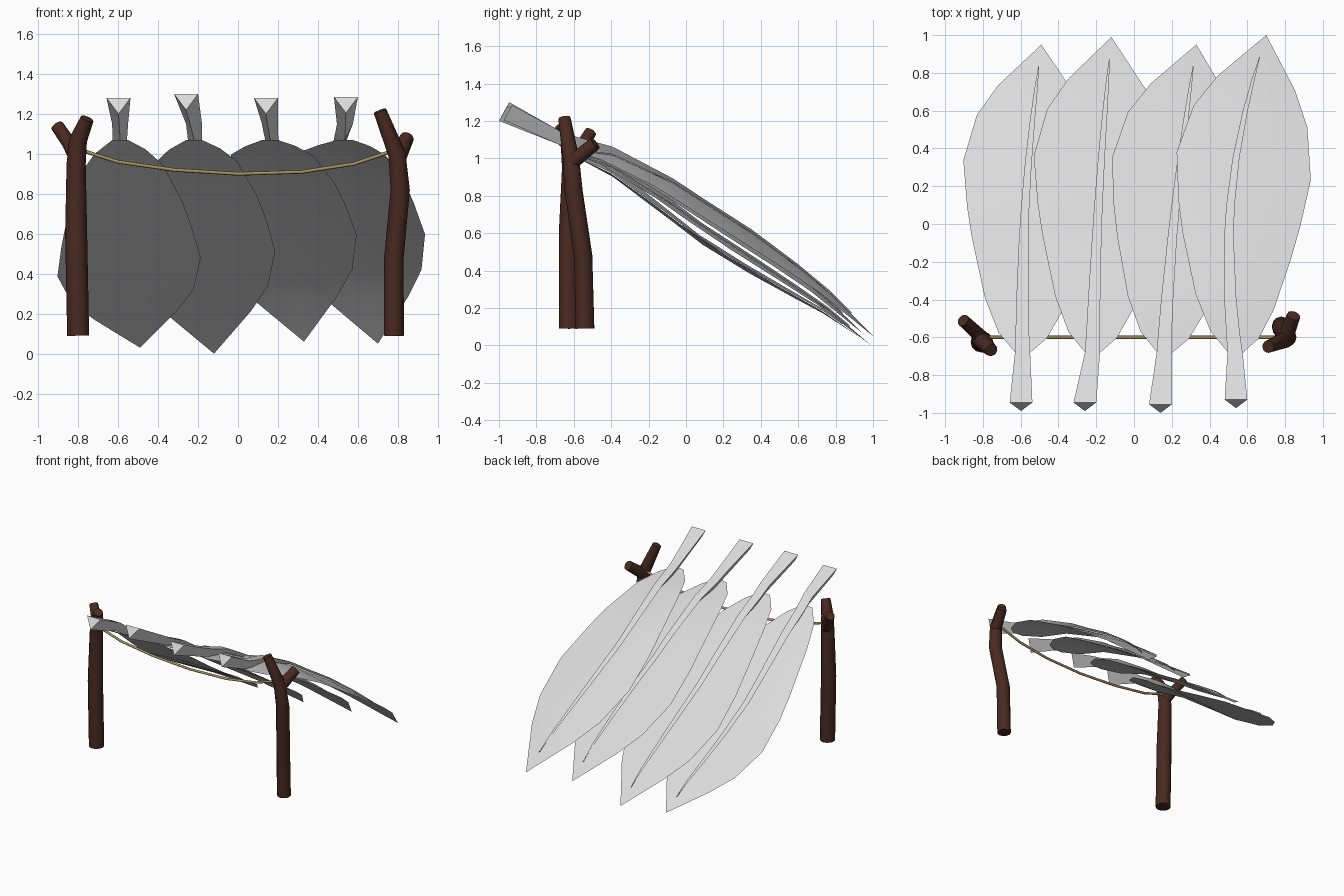
import bpy, bmesh, math
from mathutils import Vector

cube = bpy.data.objects.get("Cube")
if cube:
    bpy.data.objects.remove(cube, do_unlink=True)


def material(name, color):
    m = bpy.data.materials.new(name)
    m.use_nodes = True
    m.diffuse_color = (*color, 1)
    m.node_tree.nodes["Principled BSDF"].inputs["Base Color"].default_value = (*color, 1)
    return m


LEAF = material("pale grey leaf", (0.71, 0.71, 0.71))
BARK = material("dark brown bark", (0.067, 0.023, 0.015))
ROPE = material("tan rope", (0.40, 0.30, 0.12))


def finish(name, bm, mat, degrees, closed=True):
    """Turn a bmesh into a named, coloured, smooth-shaded object."""
    if closed:
        bmesh.ops.recalc_face_normals(bm, faces=bm.faces)
    me = bpy.data.meshes.new(name)
    bm.to_mesh(me)
    bm.free()
    me.materials.append(mat)
    ob = bpy.data.objects.new(name, me)
    bpy.context.collection.objects.link(ob)
    bpy.ops.object.select_all(action='DESELECT')
    ob.select_set(True)
    bpy.context.view_layer.objects.active = ob
    bpy.ops.object.shade_smooth_by_angle(angle=math.radians(degrees))


def skin(bm, rings):
    """Join rings of vertices and cap both ends."""
    count = len(rings[0])
    for a, b in zip(rings, rings[1:]):
        for k in range(count):
            n = (k + 1) % count
            bm.faces.new((a[k], a[n], b[n], b[k]))
    bm.faces.new(rings[0])
    bm.faces.new(rings[-1])


def tube(name, points, radii, mat, sides=12):
    """Round capped tube through a few points, with a radius at each."""
    pts = [Vector(p) for p in points]
    bm = bmesh.new()
    rings = []
    for i, p in enumerate(pts):
        d = (pts[min(i + 1, len(pts) - 1)] - pts[max(i - 1, 0)]).normalized()
        ref = Vector((0, 1, 0)) if abs(d.y) < 0.9 else Vector((1, 0, 0))
        u = d.cross(ref).normalized()
        v = d.cross(u)
        angles = [2 * math.pi * k / sides for k in range(sides)]
        rings.append([bm.verts.new(p + (u * math.cos(a) + v * math.sin(a)) * radii[i]) for a in angles])
    skin(bm, rings)
    finish(name, bm, mat, 60)


# Leaf profile: position along the blade, half width, height
STATIONS = [(0, .04, 1.07), (.06, .13, 1.0), (.17, .21, .90), (.36, .295, .66),
            (.46, .33, .53), (.61, .365, .38), (.76, .31, .25), (.86, .21, .17), (1, 0, .03)]
# Rib profile: position, half width, top above blade
RIB = [(0, .04, .08), (.06, .036, .07), (.17, .032, .045), (.36, .025, .025),
       (.46, .022, .022), (.61, .018, .02), (.76, .013, .017), (.86, .008, .014), (.93, .002, .012)]
BASE_Y = -.68


def height_at(t):
    for (t0, _, z0), (t1, _, z1) in zip(STATIONS, STATIONS[1:]):
        if t <= t1:
            return z0 + (z1 - z0) * (t - t0) / (t1 - t0)


def leaf(name, stalk, base_x, tip, bend, sway, arch):
    """Blade folded along its swaying midrib, plus a three-sided stalk and rib."""
    tip_x, tip_y, tip_z = tip
    yaw = math.atan2(tip_x - base_x, tip_y - BASE_Y)

    def point(t, offset, bulge):
        x = base_x + (tip_x - base_x) * t ** bend + offset * math.cos(yaw)
        y = BASE_Y + (tip_y - BASE_Y) * t - offset * math.sin(yaw)
        s = min(max((y - BASE_Y) / (tip_y - BASE_Y), 0), 1)
        z = height_at(s) + bulge * math.sin(math.pi * s) + (tip_z - .03) * s
        return Vector((x, y, z))

    def middle(t):
        return point(t, sway * math.sin(math.pi * t), arch[1])

    # Blade: the right half is a little narrower and widest nearer the stalk
    bm = bmesh.new()
    rows = []
    for t, w, _ in STATIONS[:-1]:
        near = t - .05 * math.sin(math.pi * t)
        edges = (point(t, -1.02 * w, arch[0]), middle(t), point(near, .96 * w, arch[2]))
        rows.append([bm.verts.new(p) for p in edges])
    for a, b in zip(rows, rows[1:]):
        for k in (0, 1):
            bm.faces.new((a[k], a[k + 1], b[k + 1], b[k]))
    end = bm.verts.new(point(1, 0, 0))
    for k in (0, 1):
        bm.faces.new((rows[-1][k], rows[-1][k + 1], end))
    finish(name + "_blade", bm, LEAF, 30, closed=False)

    # Stalk and rib
    bm = bmesh.new()
    sx, sy, sz = stalk
    rings = [[bm.verts.new(v) for v in ((sx - .06, sy, sz), (sx + .06, sy, sz), (sx, sy - .045, sz - .08))]]
    for t, w, up in RIB:
        c = middle(t)
        top = c + Vector((0, 0, up))
        side = Vector((w, 0, 0))
        rings.append([bm.verts.new(v) for v in (top - side, top + side, c + Vector((0, 0, .004)))])
    skin(bm, rings)
    finish(name + "_stalk", bm, LEAF, 25)


# Four overlapping leaves, each lying on the one before
leaf("leaf_1", (-.598, -.945, 1.28), -.59, (-.49, .95, .03), 1.1, -.03, (.02, .04, .04))
leaf("leaf_2", (-.26, -.945, 1.30), -.22, (-.12, .99, .0), 1.0, -.015, (.13, .115, .09))
leaf("leaf_3", (.14, -.955, 1.28), .16, (.33, .95, .06), 1.2, -.01, (.20, .18, .13))
leaf("leaf_4", (.54, -.93, 1.285), .535, (.70, 1.0, .05), 2.0, -.06, (.235, .225, .14))

# Forked posts
tube("right_post", [(-.8, -.625, .09), (-.81, -.625, .6), (-.81, -.615, .95), (-.80, -.625, 1.07), (-.755, -.668, 1.175)],
     [.055, .055, .048, .045, .034], BARK)
tube("right_post_branch", [(-.805, -.605, .98), (-.85, -.56, 1.06), (-.905, -.51, 1.14)], [.04, .035, .033], BARK)
tube("left_post", [(.78, -.54, .09), (.78, -.55, .48), (.812, -.60, .82), (.795, -.615, 1.0), (.71, -.65, 1.215)],
     [.05, .049, .048, .044, .033], BARK)
tube("left_post_branch", [(.80, -.61, .98), (.845, -.485, 1.08)], [.042, .036], BARK)

# Sagging rope between the forks
tube("rope", [(-.79, -.6, 1.02), (-.6, -.6, .96), (-.32, -.6, .92), (0, -.6, .90),
              (.32, -.6, .91), (.58, -.6, .95), (.79, -.6, 1.02)], [.009] * 7, ROPE, 8)
